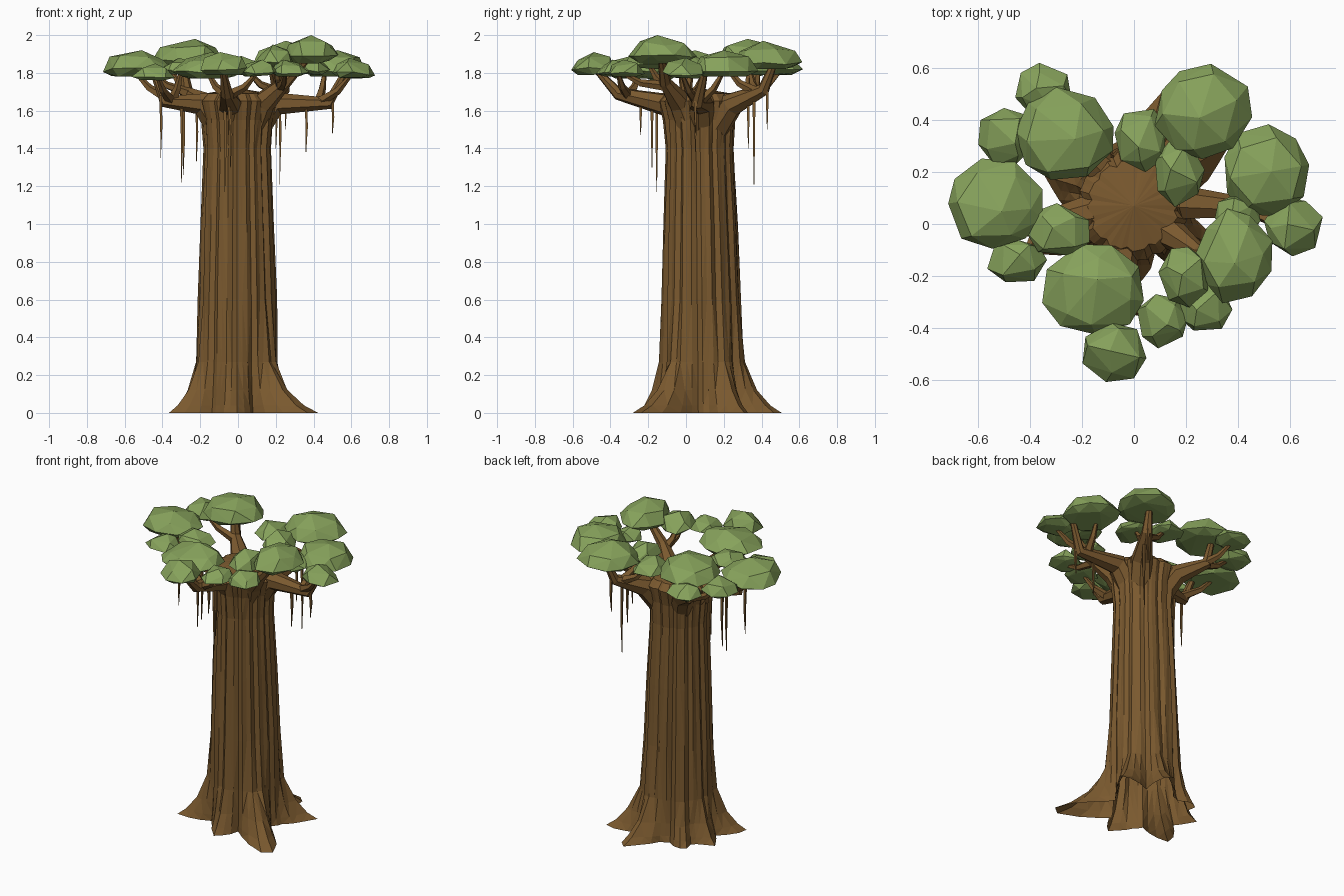
import bpy, bmesh, math, random
from mathutils import Vector

random.seed(11)
if "Cube" in bpy.data.objects:
    bpy.data.objects.remove(bpy.data.objects["Cube"])


def material(name, color):
    m = bpy.data.materials.new(name)
    m.use_nodes = True
    m.diffuse_color = color
    m.node_tree.nodes["Principled BSDF"].inputs["Base Color"].default_value = color
    return m


bark = material("bark_brown", (0.195, 0.1, 0.028, 1))
leaf = material("leaf_green", (0.24, 0.36, 0.105, 1))


def finish(bm, name, mat):
    bmesh.ops.recalc_face_normals(bm, faces=bm.faces[:])
    me = bpy.data.meshes.new(name)
    bm.to_mesh(me)
    bm.free()
    me.materials.append(mat)
    ob = bpy.data.objects.new(name, me)
    bpy.context.collection.objects.link(ob)


def bridge(bm, a, b):
    n = len(a)
    for i in range(n):
        bm.faces.new((a[i], a[(i + 1) % n], b[(i + 1) % n], b[i]))


def tube(name, points, radii, sides=6):
    """Tapered faceted tube through the points."""
    bm = bmesh.new()
    pts = [Vector(p) for p in points]
    rings, side, last = [], None, None
    for i, p in enumerate(pts):
        d = (pts[min(i + 1, len(pts) - 1)] - pts[max(i - 1, 0)]).normalized()
        side = d.orthogonal().normalized() if last is None else last.rotation_difference(d) @ side
        last = d
        up = d.cross(side)
        rings.append([bm.verts.new(p + radii[i] * (math.cos(t) * side + math.sin(t) * up))
                      for t in (math.tau * k / sides for k in range(sides))])
    for a, b in zip(rings, rings[1:]):
        bridge(bm, a, b)
    bm.faces.new(rings[0])
    bm.faces.new(rings[-1])
    finish(bm, name, bark)


# Trunk: fluted rings, open below, whose lowest levels stretch out into pointed roots
CX, CY, SIDES = -0.005, 0.092, 48
root_tips = [(0.42, -0.27), (0.36, 0.31), (0.12, 0.5), (-0.21, 0.32),
             (-0.34, 0.17), (-0.37, -0.1), (-0.01, -0.24)]
roots = [(math.atan2(y - CY, x - CX), math.hypot(x - CX, y - CY)) for x, y in root_tips]
levels = [(0, 0.222, 1), (0.04, 0.219, 0.72), (0.12, 0.212, 0.4), (0.27, 0.208, 0.1),
          (0.6, 0.204, 0), (1.0, 0.19, 0), (1.4, 0.174, 0), (1.55, 0.185, 0),
          (1.65, 0.208, 0), (1.69, 0.17, 0)]
flutes = [(0.03, 0.01, 0.02, -0.05)[k % 4] + random.uniform(-0.02, 0.02) for k in range(SIDES)]

bm = bmesh.new()
rings = []
for z, radius, spread in levels:
    ring = []
    for k in range(SIDES):
        t = math.tau * k / SIDES
        r = radius * (1 + flutes[k] + random.uniform(-0.015, 0.015))
        reach = 0
        for angle, length in roots:
            gap = abs((t - angle + math.pi) % math.tau - math.pi)
            reach = max(reach, (length - radius) * min(1, max(0, 1.12 - gap / 0.42)) ** 1.3)
        r += spread * reach
        ring.append(bm.verts.new((CX + r * math.cos(t), CY - 0.012 * z + r * math.sin(t), z)))
    rings.append(ring)
for a, b in zip(rings, rings[1:]):
    bridge(bm, a, b)
peak = bm.verts.new((0, 0.07, 1.72))
for k in range(SIDES):
    bm.faces.new((rings[-1][k], rings[-1][(k + 1) % SIDES], peak))
bmesh.ops.triangulate(bm, faces=bm.faces[:])
finish(bm, "trunk", bark)

# Main limbs: thick where they leave the trunk, bending up into the crown
limbs = {
    "right_limb": [(-0.07, 0.06, 1.46), (-0.19, 0.04, 1.64), (-0.39, 0.0, 1.65), (-0.45, 0.02, 1.81)],
    "left_limb": [(0.07, 0.08, 1.46), (0.2, 0.08, 1.64), (0.48, 0.06, 1.64), (0.57, 0.1, 1.81)],
    "front_limb": [(-0.03, 0.03, 1.46), (-0.04, -0.09, 1.63), (-0.06, -0.36, 1.69), (-0.08, -0.47, 1.81)],
    "back_left_limb": [(0.06, 0.13, 1.46), (0.14, 0.24, 1.63), (0.24, 0.41, 1.71), (0.27, 0.47, 1.86)],
    "back_right_limb": [(-0.06, 0.13, 1.46), (-0.14, 0.23, 1.63), (-0.27, 0.36, 1.7), (-0.3, 0.38, 1.88)],
    "front_left_limb": [(0.06, 0.04, 1.46), (0.13, -0.03, 1.64), (0.25, -0.11, 1.75), (0.38, -0.13, 1.89)],
}
for name, path in limbs.items():
    tube(name, path, (0.075, 0.066, 0.034, 0.017), 7)

# Side branches: each forks off a limb and ends under a leaf clump
forks = [("right_limb", (-0.55, 0.1, 1.81)), ("right_limb", (-0.43, -0.15, 1.79)),
         ("right_limb", (-0.3, -0.03, 1.81)), ("left_limb", (0.6, -0.02, 1.79)),
         ("left_limb", (0.46, 0.2, 1.81)), ("front_limb", (-0.16, -0.25, 1.8)),
         ("front_limb", (0.1, -0.36, 1.8)), ("back_left_limb", (0.17, 0.22, 1.82)),
         ("back_left_limb", (0.05, 0.34, 1.81)), ("back_right_limb", (-0.35, 0.5, 1.81)),
         ("back_right_limb", (-0.47, 0.33, 1.81)), ("front_left_limb", (0.2, -0.2, 1.85)),
         ("front_left_limb", (0.25, -0.34, 1.8))]
for i, (limb, end) in enumerate(forks):
    a, b = Vector(limbs[limb][1]), Vector(limbs[limb][2])
    start, end = a.lerp(b, 0.8), Vector(end)
    middle = start.lerp(end, 0.6) - Vector((0, 0, 0.025))
    tube(f"branch_{i + 1}", [start, middle, end], (0.03, 0.02, 0.01), 5)

# Hanging vines: x, y, top, bottom
vines = [(-0.41, -0.04, 1.68, 1.35), (-0.3, -0.0, 1.64, 1.22), (-0.29, 0.03, 1.64, 1.26),
         (-0.22, 0.05, 1.64, 1.33), (-0.07, -0.155, 1.64, 1.17), (-0.04, -0.18, 1.64, 1.3),
         (-0.05, -0.24, 1.66, 1.47), (0.36, 0.05, 1.64, 1.38), (0.5, 0.05, 1.65, 1.48),
         (0.22, 0.36, 1.7, 1.21), (0.2, 0.33, 1.68, 1.4), (0.25, 0.43, 1.73, 1.5)]
for i, (x, y, top, bottom) in enumerate(vines):
    mid = (top + bottom) / 2
    tube(f"vine_{i + 1}", [(x, y, top), (x + 0.004, y, mid), (x, y, bottom)], (0.011, 0.008, 0.002), 4)

# Leaf clumps: x, y, x radius, y radius, bottom, top
clumps = [(-0.535, 0.075, 0.185, 0.175, 1.78, 1.92), (-0.455, -0.14, 0.11, 0.09, 1.76, 1.85),
          (-0.29, -0.03, 0.12, 0.1, 1.79, 1.88), (-0.15, -0.255, 0.19, 0.17, 1.77, 1.91),
          (-0.075, -0.49, 0.13, 0.11, 1.79, 1.91), (0.11, -0.37, 0.1, 0.1, 1.78, 1.87),
          (0.27, -0.32, 0.1, 0.1, 1.78, 1.87), (0.2, -0.2, 0.1, 0.11, 1.82, 1.95),
          (0.385, -0.125, 0.14, 0.17, 1.85, 2.0), (0.61, -0.01, 0.11, 0.11, 1.77, 1.88),
          (0.51, 0.2, 0.17, 0.17, 1.78, 1.92), (0.265, 0.43, 0.185, 0.18, 1.82, 1.97),
          (0.03, 0.33, 0.1, 0.12, 1.79, 1.89), (0.17, 0.2, 0.1, 0.13, 1.8, 1.91),
          (-0.27, 0.34, 0.19, 0.18, 1.83, 1.98), (-0.35, 0.51, 0.11, 0.1, 1.79, 1.89),
          (-0.49, 0.335, 0.11, 0.11, 1.78, 1.89), (0.4, 0.03, 0.09, 0.09, 1.79, 1.89)]
# Rings of a clump from the flat underside to the crown: height, reach
profile = [(0, 0.75), (0.23, 1.05), (0.7, 0.8)]
for i, (x, y, rx, ry, low, high) in enumerate(clumps):
    bm = bmesh.new()
    counts = (6, 9, 6) if rx > 0.13 else (4, 7, 4)
    for (height, reach), count in zip(profile, counts):
        spin = random.uniform(0, math.tau)
        for k in range(count):
            t = spin + math.tau * (k + random.uniform(-0.2, 0.2)) / count
            s = reach * random.uniform(0.92, 1.06)
            h = min(1, max(0, height + random.uniform(-0.08, 0.1)))
            bm.verts.new((x + rx * s * math.cos(t), y + ry * s * math.sin(t), low + (high - low) * h))
    bm.verts.new((x + rx * random.uniform(-0.3, 0.3), y + ry * random.uniform(-0.3, 0.3), high))
    bmesh.ops.convex_hull(bm, input=bm.verts[:])
    bmesh.ops.delete(bm, geom=[v for v in bm.verts if not v.link_faces], context="VERTS")
    finish(bm, f"leaf_clump_{i + 1}", leaf)
